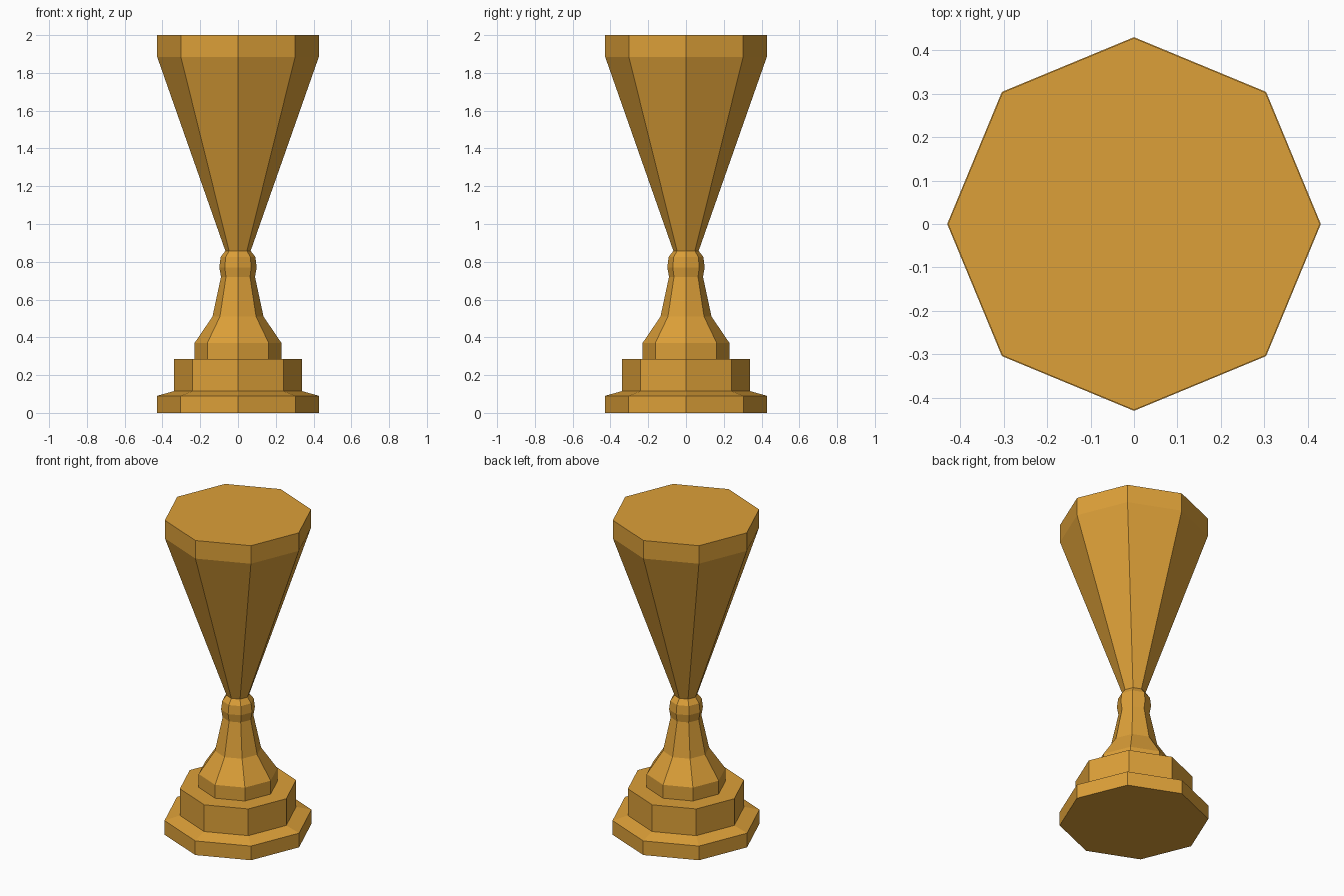
import bpy
import bmesh
from math import cos, sin, tau

SIDES = 8

cube = bpy.data.objects.get("Cube")
if cube:
    bpy.data.objects.remove(cube, do_unlink=True)

gold = bpy.data.materials.new("gold")
gold.use_nodes = True
gold.diffuse_color = (0.72, 0.35, 0.04, 1)
gold.node_tree.nodes["Principled BSDF"].inputs["Base Color"].default_value = gold.diffuse_color


def turned(name, profile, cap_bottom=False, cap_top=True):
    """Octagonal turned part from (radius, height) pairs, bottom to top."""
    bm = bmesh.new()
    rings = [[bm.verts.new((r * cos(tau * i / SIDES), r * sin(tau * i / SIDES), z))
              for i in range(SIDES)] for r, z in profile]
    for low, high in zip(rings, rings[1:]):
        for i in range(SIDES):
            j = (i + 1) % SIDES
            bm.faces.new((low[i], low[j], high[j], high[i]))
    if cap_bottom:
        bm.faces.new(rings[0][::-1])
    if cap_top:
        bm.faces.new(rings[-1])
    mesh = bpy.data.meshes.new(name)
    bm.to_mesh(mesh)
    bm.free()
    mesh.materials.append(gold)
    obj = bpy.data.objects.new(name, mesh)
    bpy.context.collection.objects.link(obj)
    return obj


# Stepped foot: wide plinth with a sloped ledge, then an upright block
turned("plinth", [(0.43, 0), (0.43, 0.09), (0.34, 0.115)], cap_bottom=True, cap_top=False)
turned("block", [(0.34, 0.115), (0.34, 0.285), (0.23, 0.285)], cap_top=False)

# Flared stem
turned("stem", [(0.23, 0.285), (0.23, 0.37), (0.135, 0.51), (0.09, 0.72)], cap_top=False)

# Small knob under the cup
turned("knob", [(0.09, 0.72), (0.099, 0.77), (0.092, 0.825), (0.067, 0.858)], cap_top=False)

# Tapered cup with an upright rim and flat closed top
turned("cup", [(0.067, 0.858), (0.428, 1.885), (0.428, 2)])
